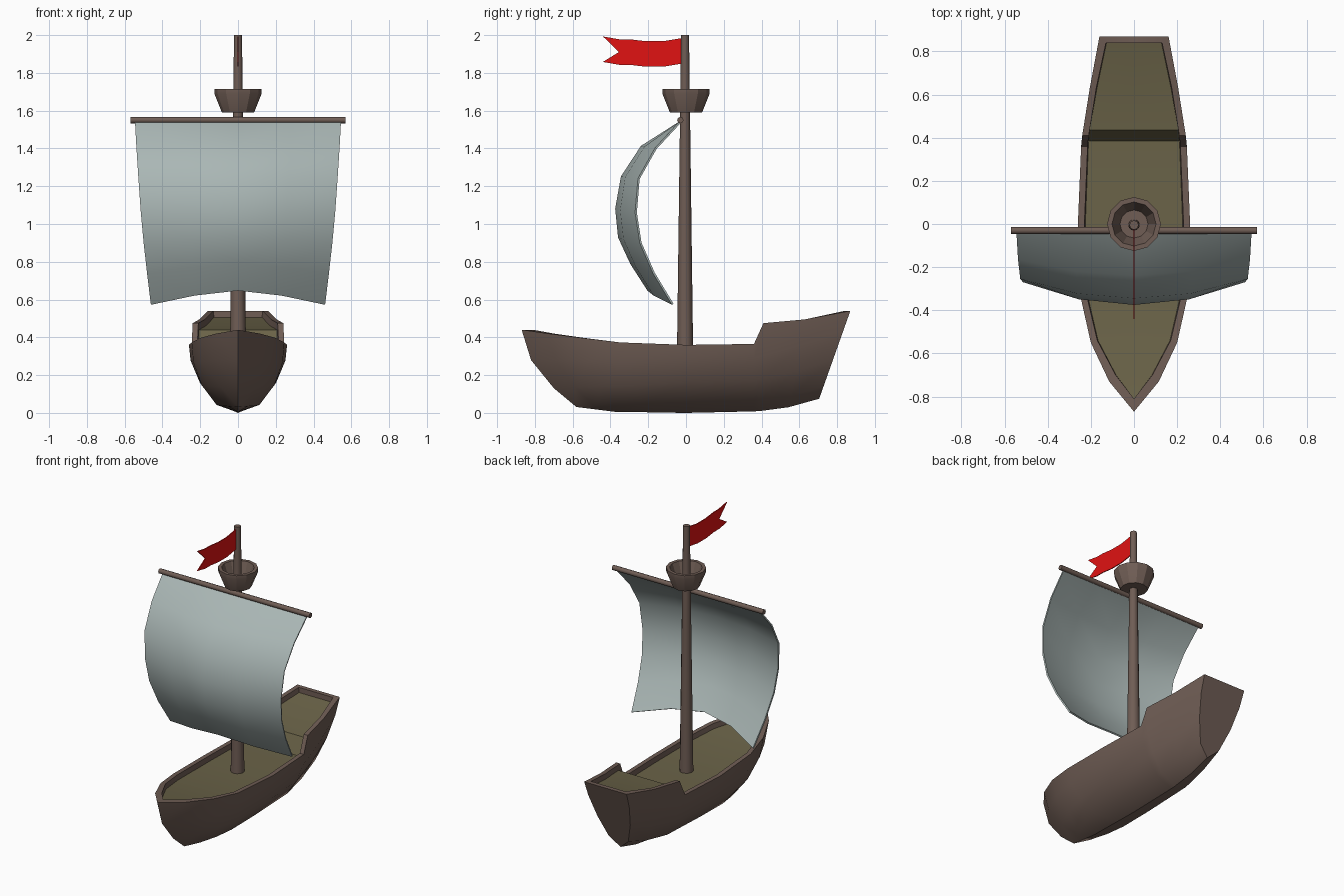
import bpy, bmesh, math

if "Cube" in bpy.data.objects:
    bpy.data.objects.remove(bpy.data.objects["Cube"])


def material(name, rgb):
    m = bpy.data.materials.new(name)
    m.diffuse_color = (*rgb, 1)
    m.use_nodes = True
    m.node_tree.nodes["Principled BSDF"].inputs["Base Color"].default_value = m.diffuse_color
    return m


WOOD = material("wood", (0.16, 0.11, 0.09))
DECK = material("deck_planks", (0.145, 0.125, 0.065))
CLOTH = material("sailcloth", (0.40, 0.47, 0.46))
RED = material("red_cloth", (0.75, 0.006, 0.006))


def finish(name, bm, mat, mirror=False, thickness=0, angle=35):
    bmesh.ops.remove_doubles(bm, verts=bm.verts, dist=1e-5)
    bmesh.ops.dissolve_degenerate(bm, edges=bm.edges, dist=1e-5)
    mesh = bpy.data.meshes.new(name)
    bm.to_mesh(mesh)
    bm.free()
    mesh.materials.append(mat)
    ob = bpy.data.objects.new(name, mesh)
    bpy.context.collection.objects.link(ob)
    if mirror:
        ob.modifiers.new("mirror", 'MIRROR')
    if thickness:
        s = ob.modifiers.new("thickness", 'SOLIDIFY')
        s.thickness, s.offset = thickness, 0
    bpy.ops.object.select_all(action='DESELECT')
    ob.select_set(True)
    bpy.context.view_layer.objects.active = ob
    for m in list(ob.modifiers):
        bpy.ops.object.modifier_apply(modifier=m.name)
    bpy.ops.object.shade_smooth_by_angle(angle=math.radians(angle))
    return ob


def loft(name, rows, mat, **kw):
    """Quad skin through rows of equal length."""
    bm = bmesh.new()
    g = [[bm.verts.new(p) for p in row] for row in rows]
    for a, b in zip(g, g[1:]):
        for k in range(len(a) - 1):
            bm.faces.new((a[k], a[k + 1], b[k + 1], b[k]))
    return finish(name, bm, mat, **kw)


def lathe(name, profile, mat, sides=12, **kw):
    """Closed solid of revolution around z."""
    bm = bmesh.new()
    vs = [bm.verts.new((r, 0, z)) for r, z in profile]
    es = [bm.edges.new(e) for e in zip(vs, vs[1:])]
    bmesh.ops.spin(bm, geom=vs + es, cent=(0, 0, 0), axis=(0, 0, 1),
                   angle=2 * math.pi, steps=sides)
    bmesh.ops.remove_doubles(bm, verts=bm.verts, dist=1e-4)
    bmesh.ops.recalc_face_normals(bm, faces=bm.faces)
    return finish(name, bm, mat, **kw)


# Hull stations: rail y, half width, rail height, height without step, keel height
STATIONS = [(-0.87, 0, 0.44, 0.44, 0.005), (-0.73, 0.115, 0.42, 0.42, 0.005),
            (-0.55, 0.20, 0.397, 0.397, 0.004), (-0.35, 0.245, 0.373, 0.373, 0.002),
            (0, 0.26, 0.36, 0.36, 0), (0.36, 0.245, 0.365, 0.365, 0.008),
            (0.41, 0.24, 0.475, 0.39, 0.01), (0.63, 0.205, 0.495, 0.45, 0.03),
            (0.87, 0.16, 0.54, 0.54, 0.075)]
# Waterlines: width factor, depth amidships, depth at bow, stem y
LEVELS = [(0, 1, 1, -0.37), (0.46, 0.86, 0.94, -0.58), (0.78, 0.55, 0.71, -0.70),
          (0.965, 0.23, 0.37, -0.82), (1, 0, 0, -0.87)]


def to_centre(row):
    return row + [(0, row[-1][1], row[-1][2])]


rows = []
for f, mid, bow, stem in LEVELS:
    row = []
    for y, w, top, base, keel in STATIONS:
        t = max(0, -y / 0.87)
        s = mid + (bow - mid) * t
        z = top if f == 1 else base + (keel - base) * s
        if y < 0:
            y *= stem / -0.87
        elif y > 0.36:
            y -= 0.165 * (y - 0.36) / 0.51 * s
        row.append((w * f, y, z))
    rows.append(to_centre(row))

# Rail top, inner bulwark and deck
INNER_Y = [-0.81, -0.70, -0.54, -0.35, 0, 0.36, 0.41, 0.63, 0.84]
DECK_Y = INNER_Y[:5] + [0.385, 0.435] + INNER_Y[7:]
rail = [(max(0, s[1] - 0.03), y, s[2]) for s, y in zip(STATIONS, INNER_Y)]
edge = [(x * 0.98, y, z - 0.035) for (x, _, z), y in zip(rail, DECK_Y)]
rows += [to_centre(rail), to_centre(edge)]
loft("hull", rows, WOOD, mirror=True)
loft("deck", [edge, [(0, y, z) for _, y, z in edge]], DECK, mirror=True, angle=25)

# Mast, crow's nest and yard
mast = lathe("mast", [(0, 0.3), (0.043, 0.3), (0.021, 2), (0, 2)], WOOD)
mast.location.y = -0.005
lathe("lookout_basket", [(0, 1.59), (0.085, 1.59), (0.125, 1.69), (0.125, 1.715),
                         (0.102, 1.715), (0.065, 1.61), (0, 1.61)], WOOD, angle=25)
yard = lathe("yard", [(0, -0.57), (0.017, -0.57), (0.017, 0.57), (0, 0.57)], WOOD, sides=8, angle=50)
yard.rotation_euler.y = math.pi / 2
yard.location = (0, -0.03, 1.55)

# Billowing sail: half width, edge y, edge z, centre y, centre z
SAIL = [(0.545, -0.03, 1.54, -0.03, 1.54), (0.537, -0.16, 1.40, -0.235, 1.41),
        (0.526, -0.25, 1.24, -0.34, 1.25), (0.513, -0.265, 1.06, -0.37, 1.08),
        (0.498, -0.24, 0.90, -0.355, 0.93), (0.48, -0.17, 0.74, -0.29, 0.79),
        (0.46, -0.07, 0.575, -0.20, 0.65)]
sail = [[(w * u, cy + (ey - cy) * u * u, cz + (ez - cz) * u ** 1.5)
         for u in (0, 0.5, 1)] for w, ey, ez, cy, cz in reversed(SAIL)]
loft("sail", sail, CLOTH, mirror=True, thickness=0.01, angle=40)

# Swallow-tailed flag
FLAG_Y = [-0.44, -0.355, -0.30, -0.215, -0.12, -0.015]
FLAG_TOP = [1.993, 1.978, 1.978, 1.968, 1.968, 1.985]
flag = [[(0, y, z - 0.135 * k) for y, z in zip(FLAG_Y, FLAG_TOP)] for k in (0, 0.5, 1)]
flag[1][0] = flag[1][1]
loft("flag", flag, RED, thickness=0.006)
